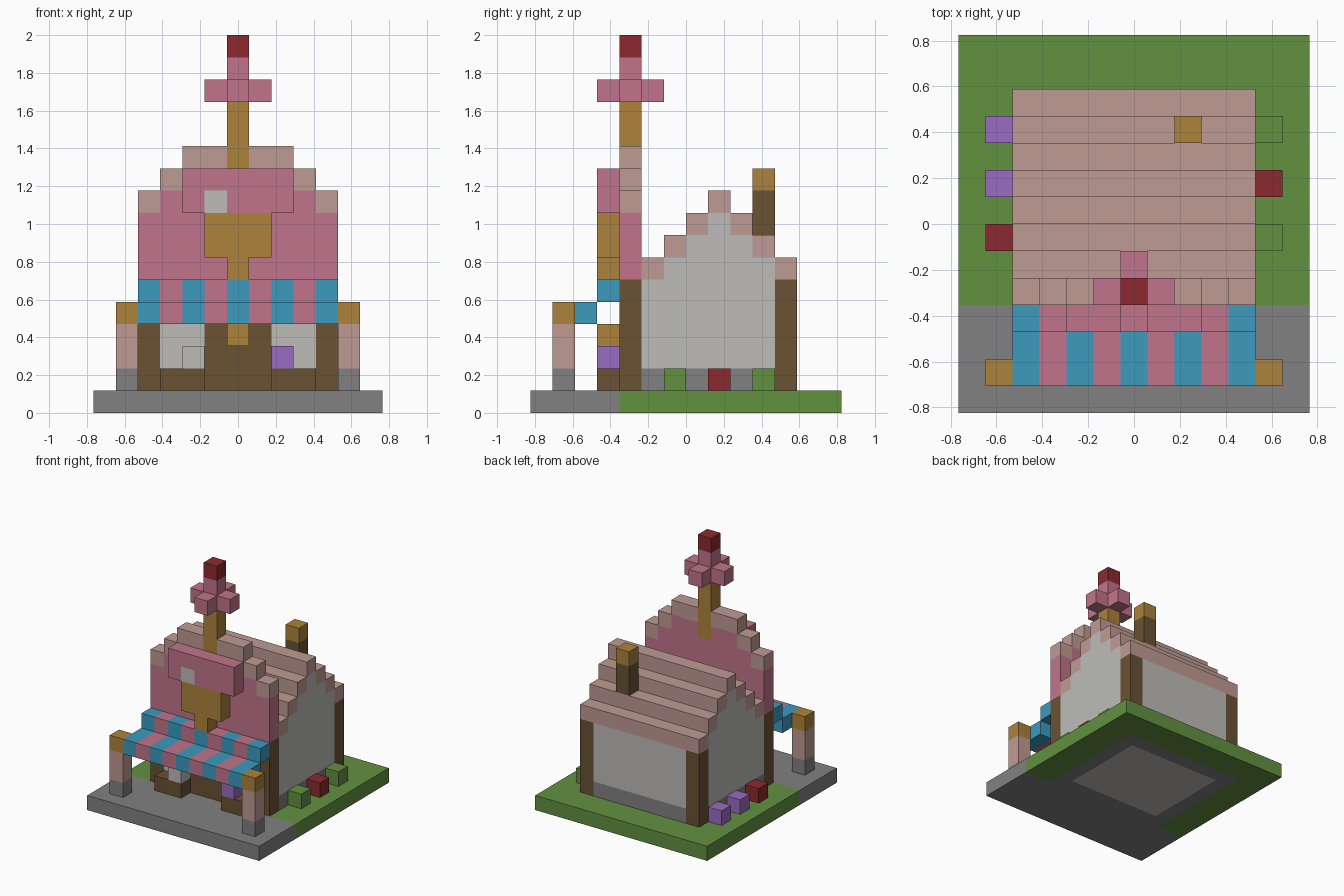
import bpy, bmesh
from mathutils import Vector

if "Cube" in bpy.data.objects:
    bpy.data.objects.remove(bpy.data.objects["Cube"], do_unlink=True)

U = 2 / 17                       # one block
ORIGIN = Vector((-6.5, -7, 0))   # grid corner, in blocks


def material(name, hex_code):
    rgb = [int(hex_code[i:i + 2], 16) / 255 for i in (0, 2, 4)]
    color = [c / 12.92 if c < 0.04045 else ((c + 0.055) / 1.055) ** 2.4 for c in rgb] + [1]
    m = bpy.data.materials.new(name)
    m.use_nodes = True
    m.diffuse_color = color
    bsdf = m.node_tree.nodes["Principled BSDF"]
    bsdf.inputs["Base Color"].default_value = color
    bsdf.inputs["Roughness"].default_value = 0.9
    return m


stone = material("stone_grey", "828182")
grass = material("grass_green", "629140")
tan = material("roof_tan", "bf9b93")
pink = material("pink", "c1748c")
blue = material("awning_blue", "3c9bbf")
red = material("cherry_red", "8c2a2e")
ochre = material("waffle_ochre", "ac823b")
purple = material("flower_purple", "9b6cc2")
white = material("plaster_white", "bdbcb8")
brown = material("timber_brown", "6a5233")


def part(name, mat, *boxes):
    """Each box gives inclusive block ranges on x, y, z; a single number is one block."""
    bm = bmesh.new()
    for box in boxes:
        spans = [(s, s) if isinstance(s, int) else s for s in box]
        lo = Vector([s[0] for s in spans])
        hi = Vector([s[1] + 1 for s in spans])
        verts = bmesh.ops.create_cube(bm, size=1)["verts"]
        for v in verts:
            v.co = ((lo + hi) / 2 + v.co * (hi - lo) + ORIGIN) * U
    mesh = bpy.data.meshes.new(name)
    bm.to_mesh(mesh)
    bm.free()
    mesh.materials.append(mat)
    ob = bpy.data.objects.new(name, mesh)
    bpy.context.collection.objects.link(ob)
    return ob


SIDES = (2, 10)      # side wall columns
INNER = (3, 9)       # between the side walls
FULL = (2, 10)       # whole house width
WINDOWS = ((3, 4), (8, 9))

# Ground slab
part("pavement", stone, ((0, 12), (0, 3), 0))
part("lawn", grass, ((0, 1), (4, 11), 0), ((11, 12), (4, 11), 0), ((0, 12), (12, 13), 0))
part("footing", stone, (2, (4, 11), 0), (10, (4, 11), 0), (INNER, 4, 0), (INNER, 11, 0))
part("floor", white, (INNER, (5, 10), 0))

# Side and back walls
part("wall_plinth", stone, *[(x, (5, 10), 1) for x in SIDES], (INNER, 11, 1))
part("side_walls", white, *[(x, y, (2, 8 - abs(y - 8))) for x in SIDES for y in range(5, 11)])
part("back_wall", white, (INNER, 11, (2, 5)))
part("back_corner_posts", brown, *[(x, 11, (1, 5)) for x in SIDES])

# Stepped roof
part("roof", tan, *[(FULL, y, 9 - abs(y - 8)) for y in range(5, 12)])

# Shop front, lower storey
part("front_timber", brown, (2, 4, (1, 3)), (10, 4, (1, 3)), ((5, 7), 4, (1, 3)),
     *[(w, 4, 1) for w in WINDOWS], (FULL, 4, (4, 5)))
part("front_windows", white, *[(w, 4, (2, 3)) for w in WINDOWS])
part("door_lamp", ochre, (6, 3, 3))

# Stepped false front with coping
part("false_front", pink, (FULL, 4, (6, 8)), (INNER, 4, 9),
     ((4, 5), 4, 10), ((7, 8), 4, 10))
part("front_coping", tan, *[(x, 4, 9) for x in SIDES], *[(x, 4, 10) for x in INNER],
     ((4, 5), 4, 11), ((7, 8), 4, 11))

# Ice cream sign
part("sign_scoop", pink, (4, 3, 9), ((6, 8), 3, 9), ((4, 8), 3, 10))
part("sign_highlight", white, (5, 3, 9))
part("sign_cone", ochre, ((5, 7), 3, (7, 8)), (6, 3, 6))

# Mast with topping
part("mast", ochre, (6, 4, (10, 13)))
part("topping", pink, ((5, 7), 4, 14), (6, 3, 14), (6, 5, 14), (6, 4, 15))
part("cherry", red, (6, 4, 16))

# Striped awning and its posts
for name, mat, start in (("awning_blue_stripes", blue, 2), ("awning_pink_stripes", pink, 3)):
    stripes = range(start, 11, 2)
    part(name, mat, *[(x, (1, 2), 4) for x in stripes], *[(x, 3, 5) for x in stripes])
for side, x in (("right", 1), ("left", 11)):
    part(side + "_post_foot", stone, (x, 1, 1))
    part(side + "_post", tan, (x, 1, (2, 3)))
    part(side + "_post_cap", ochre, (x, 1, 4))

# Planters under the windows
part("planters", brown, *[(w, 3, 1) for w in WINDOWS])
part("white_flower", white, (4, 3, 2))
part("purple_flower", purple, (8, 3, 2))

# Chimney
part("chimney", brown, (8, 10, (8, 9)))
part("chimney_cap", ochre, (8, 10, 10))

# Shrubs and flowers along the side walls
part("left_shrubs", grass, (11, 6, 1), (11, 10, 1))
part("red_side_flowers", red, (11, 8, 1), (1, 6, 1))
part("purple_side_flowers", purple, (1, 8, 1), (1, 10, 1))
